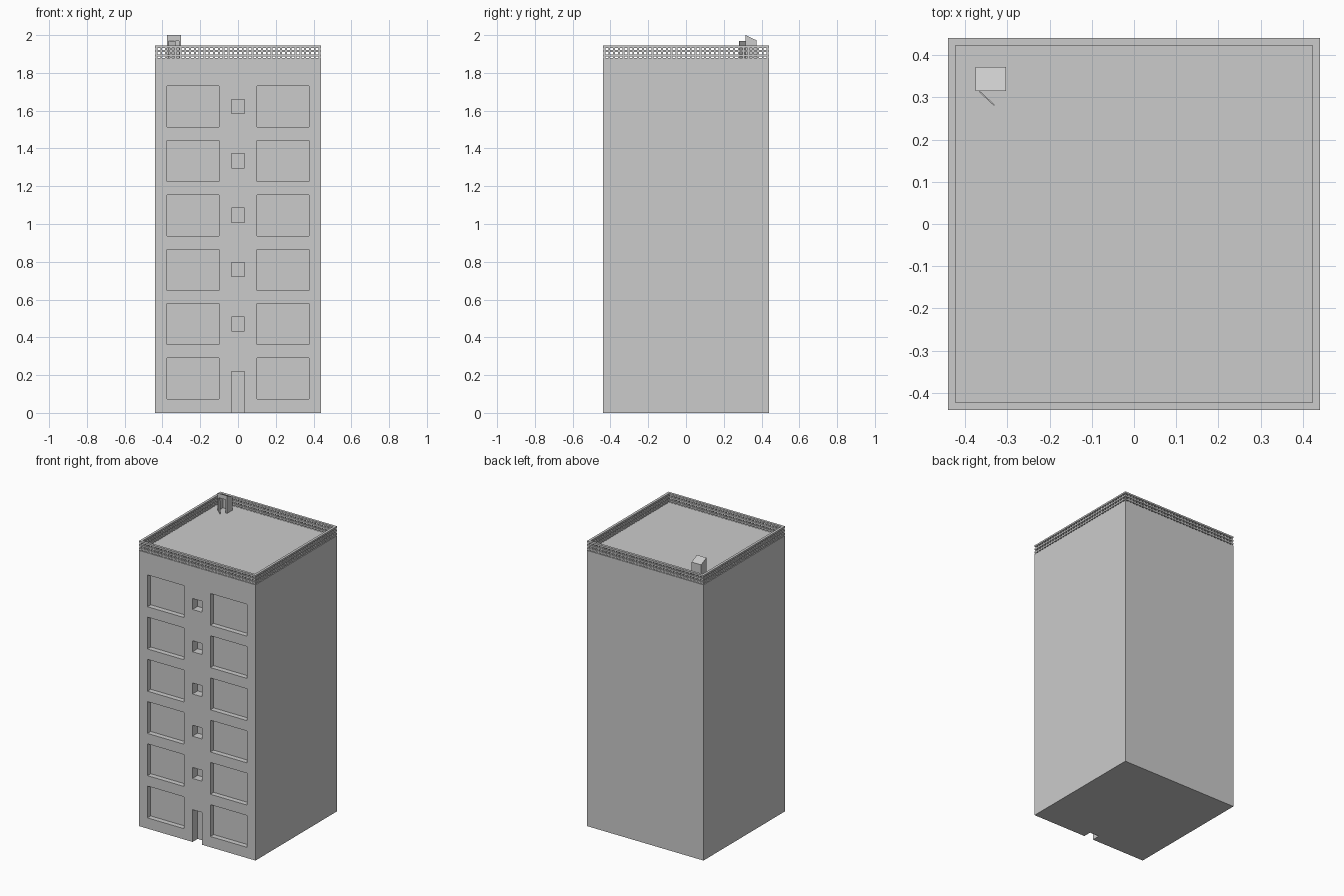
import bpy, bmesh
from mathutils import Matrix, Vector

if "Cube" in bpy.data.objects:
    bpy.data.objects.remove(bpy.data.objects["Cube"])

W = 0.44        # half width of the tower
ROOF = 1.88     # roof height


def add_box(bm, lo, hi, turn=None):
    lo, hi = Vector(lo), Vector(hi)
    m = Matrix.Translation((lo + hi) / 2) @ Matrix.Diagonal((*(hi - lo), 1))
    bmesh.ops.create_cube(bm, size=1, matrix=(turn or Matrix()) @ m)


def make(name, bm):
    mesh = bpy.data.meshes.new(name)
    bmesh.ops.recalc_face_normals(bm, faces=bm.faces)
    bm.to_mesh(mesh)
    bm.free()
    ob = bpy.data.objects.new(name, mesh)
    bpy.context.collection.objects.link(ob)
    return ob


# Main tower block
bm = bmesh.new()
add_box(bm, (-W, -W, 0), (W, W, ROOF))
tower = make("tower", bm)

# Recess cutters: wide windows, small stair windows and the entrance
bm = bmesh.new()
for i in range(6):
    z = 0.288 * i
    for s in (-1, 1):
        xs = sorted((s * 0.10, s * 0.375))
        add_box(bm, (xs[0], -W - 0.1, 0.073 + z), (xs[1], -W + 0.035, 0.29 + z))
    if i:
        add_box(bm, (-0.035, -W - 0.1, 0.145 + z), (0.035, -W + 0.055, 0.22 + z))
add_box(bm, (-0.035, -W - 0.1, -0.1), (0.035, -W + 0.055, 0.22))
cutter = make("recess_cutter", bm)
cutter.hide_render = True
cutter.hide_viewport = True
mod = tower.modifiers.new("recesses", 'BOOLEAN')
mod.operation = 'DIFFERENCE'
mod.solver = 'EXACT'
mod.object = cutter

# Roof railing: three rails and a row of balusters on each side
bm = bmesh.new()
T, N = 0.017, 34
step = (2 * W - T) / N
for k in range(4):
    turn = Matrix.Rotation(k * 1.5707963, 4, 'Z')
    for z in (1.887, 1.910, 1.933):
        add_box(bm, (-W, -W, z), (W - T, -W + T, z + 0.011), turn)
    for i in range(N):
        x = -W + T / 2 + i * step
        add_box(bm, (x - 0.005, -W + 0.003, ROOF), (x + 0.005, -W + T - 0.003, 1.942), turn)
make("roof_railing", bm)

# Roof stair hut: sloped-top shell with an open doorway
x0, x1, y0, y1, t = -0.375, -0.303, 0.315, 0.372, 0.004
bm = bmesh.new()


def slab(xa, xb, profile):
    # Extrude a (y, z) outline along x
    face = bm.faces.new([bm.verts.new((xa, y, z)) for y, z in profile])
    ext = bmesh.ops.extrude_face_region(bm, geom=[face])["geom"]
    bmesh.ops.translate(bm, vec=(xb - xa, 0, 0),
                        verts=[v for v in ext if isinstance(v, bmesh.types.BMVert)])


side = [(y0, ROOF), (y1, ROOF), (y1, 1.973), (y0, 2.0)]
slab(x0, x0 + t, side)
slab(x1 - t, x1, side)
slab(x0, x1, [(y0, 2.0 - t), (y1, 1.973 - t), (y1, 1.973), (y0, 2.0)])
add_box(bm, (x0, y1 - t, ROOF), (x1, y1, 1.970))
add_box(bm, (x0, y0, ROOF), (x0 + 0.01, y0 + t, 1.998))
add_box(bm, (x1 - 0.01, y0, ROOF), (x1, y0 + t, 1.998))
add_box(bm, (x0, y0, 1.97), (x1, y0 + t, 1.998))
make("stair_hut", bm)

# Hut door standing ajar
bm = bmesh.new()
turn = Matrix.Translation((x0 + 0.01, y0, 0)) @ Matrix.Rotation(-0.75, 4, 'Z')
add_box(bm, (0, -0.003, ROOF), (0.048, 0, 1.97), turn)
make("hut_door", bm)
